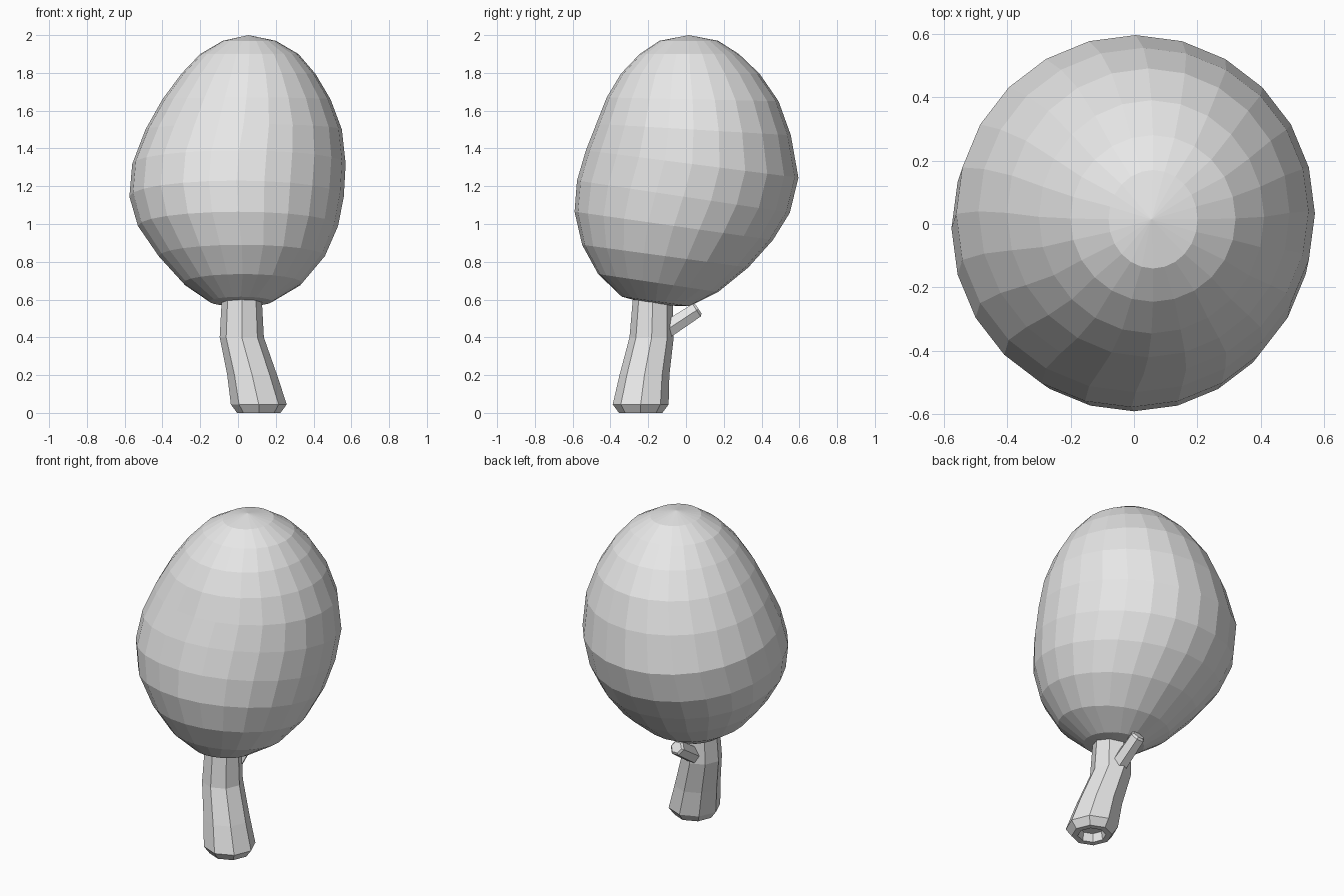
import bpy
import bmesh
from math import cos, sin, tau
from mathutils import Vector

cube = bpy.data.objects.get("Cube")
if cube:
    bpy.data.objects.remove(cube, do_unlink=True)

GREY = (0.8, 0.8, 0.8, 1.0)
mat = bpy.data.materials.new("light grey")
mat.use_nodes = True
mat.diffuse_color = GREY
mat.node_tree.nodes["Principled BSDF"].inputs["Base Color"].default_value = GREY


def ring(centre, across, along, sides):
    """Closed loop of points around a centre, spanned by two axes."""
    c, u, v = Vector(centre), Vector(across), Vector(along)
    return [c + u * cos(tau * i / sides) + v * sin(tau * i / sides)
            for i in range(sides)]


def loft(name, loops, start=None, end=None):
    """Skin the loops in order, closing each end with a pole or a flat cap."""
    bm = bmesh.new()
    rows = [[bm.verts.new(p) for p in loop] for loop in loops]
    n = len(rows[0])
    for a, b in zip(rows, rows[1:]):
        for i in range(n):
            j = (i + 1) % n
            bm.faces.new((a[i], a[j], b[j], b[i]))
    for row, pole in ((rows[0], start), (rows[-1], end)):
        if pole is None:
            bm.faces.new(row)
        else:
            tip = bm.verts.new(pole)
            for i in range(n):
                bm.faces.new((row[i], row[(i + 1) % n], tip))
    bmesh.ops.recalc_face_normals(bm, faces=bm.faces)
    mesh = bpy.data.meshes.new(name)
    bm.to_mesh(mesh)
    bm.free()
    mesh.materials.append(mat)
    obj = bpy.data.objects.new(name, mesh)
    bpy.context.collection.objects.link(obj)
    return obj


# Canopy: leaning egg of tilted rings (x min, x max, y min, y max, z front, z back)
canopy_rings = [
    (-0.15, 0.18, -0.34, 0.02, 0.615, 0.565),
    (-0.29, 0.34, -0.465, 0.17, 0.735, 0.64),
    (-0.42, 0.46, -0.55, 0.33, 0.89, 0.77),
    (-0.53, 0.53, -0.59, 0.46, 1.065, 0.915),
    (-0.575, 0.56, -0.577, 0.55, 1.23, 1.06),
    (-0.56, 0.57, -0.53, 0.595, 1.39, 1.245),
    (-0.49, 0.55, -0.475, 0.555, 1.53, 1.47),
    (-0.40, 0.49, -0.42, 0.49, 1.67, 1.65),
    (-0.30, 0.41, -0.345, 0.39, 1.795, 1.795),
    (-0.20, 0.32, -0.245, 0.28, 1.90, 1.90),
    (-0.08, 0.20, -0.14, 0.17, 1.97, 1.97),
]
loops = [ring(((x0 + x1) / 2, (y0 + y1) / 2, (zf + zb) / 2),
              ((x1 - x0) / 2, 0, 0),
              (0, (y1 - y0) / 2, (zb - zf) / 2), 24)
         for x0, x1, y0, y1, zf, zb in canopy_rings]
loft("canopy", loops, start=(0.02, -0.165, 0.57), end=(0.055, 0.015, 2.0))

# Trunk: bent octagonal stem with a bevelled foot and a hollow underside
trunk_rings = [
    (0.11, -0.24, 0.05, 0.07),
    (0.11, -0.24, 0.0, 0.08),
    (0.11, -0.24, 0.0, 0.115),
    (0.11, -0.24, 0.045, 0.148),
    (0.075, -0.22, 0.2, 0.132),
    (0.02, -0.182, 0.4, 0.117),
    (0.02, -0.175, 0.62, 0.105),
]
loft("trunk", [ring((x, y, z), (r, 0, 0), (0, r, 0), 8)
               for x, y, z, r in trunk_rings])

# Branch stub: short hexagonal peg with a bevelled tip, rising to the back
root = Vector((0.02, -0.14, 0.415))
tip = Vector((0.02, 0.066, 0.55))
axis = (tip - root).normalized()
side = Vector((1, 0, 0))
up = side.cross(axis)
stub = [(root, 0.052), (tip - axis * 0.012, 0.046), (tip, 0.034)]
loft("branch_stub", [ring(p, side * r, up * r, 6) for p, r in stub])
